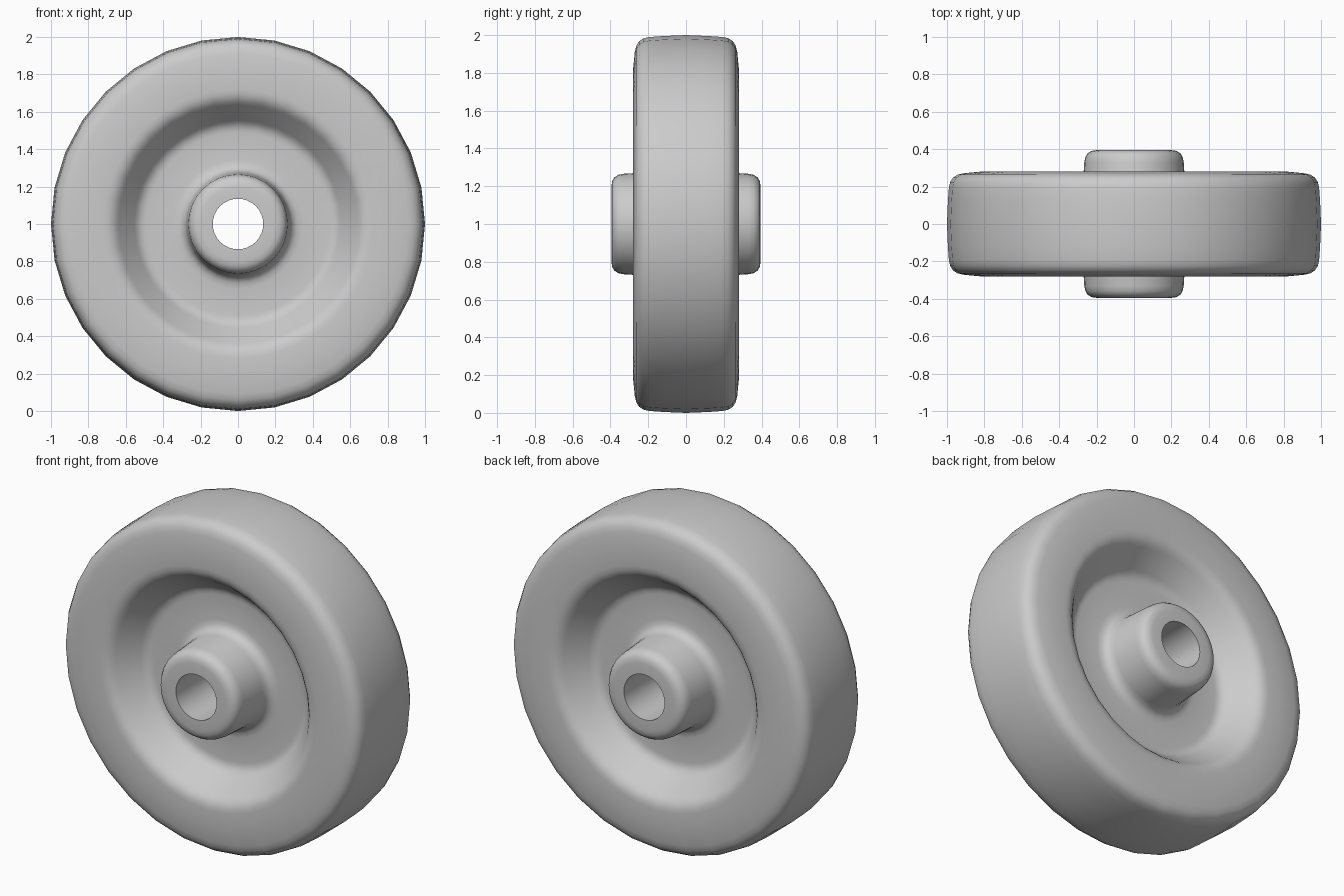
import bpy, bmesh, math

if "Cube" in bpy.data.objects:
    bpy.data.objects.remove(bpy.data.objects["Cube"])

SEG = 32


def fillet(points, steps=4):
    """Round each (radius, depth, fillet) corner of an open profile."""
    out = []
    for i, (r, y, f) in enumerate(points):
        if f == 0 or i in (0, len(points) - 1):
            out.append((r, y))
            continue
        ends = []
        for q in (points[i - 1], points[i + 1]):
            d = math.hypot(q[0] - r, q[1] - y)
            t = min(f, d * 0.5) / d
            ends.append((r + (q[0] - r) * t, y + (q[1] - y) * t))
        (ar, ay), (br, by) = ends
        for k in range(steps + 1):
            t = k / steps
            a, b, c = (1 - t) ** 2, 2 * t * (1 - t), t * t
            out.append((a * ar + b * r + c * br, a * ay + b * y + c * by))
    return out


# Half cross-section from bore to tread
half = fillet([
    (0.135, 0.0, 0),
    (0.135, 0.395, 0),
    (0.262, 0.395, 0.065),    # hub nose
    (0.28, 0.10, 0.065),      # hub root
    (0.53, 0.10, 0.04),       # web
    (0.67, 0.28, 0.05),       # recess lip
    (0.82, 0.28, 0),          # side face
    (0.985, 0.264, 0.075),    # tread shoulder
    (0.995, 0.12, 0),
    (1.0, 0.0, 0),
])
# Mirror to a closed loop
profile = half + [(r, -y) for r, y in reversed(half[1:-1])]

# Spin the loop about the axle
bm = bmesh.new()
rings = []
for i in range(SEG):
    a = 2 * math.pi * i / SEG
    rings.append([bm.verts.new((r * math.sin(a), y, 1 + r * math.cos(a)))
                  for r, y in profile])
n = len(profile)
for i in range(SEG):
    p, q = rings[i], rings[(i + 1) % SEG]
    for j in range(n):
        k = (j + 1) % n
        bm.faces.new((p[j], p[k], q[k], q[j]))
bmesh.ops.recalc_face_normals(bm, faces=bm.faces)
mesh = bpy.data.meshes.new("caster_wheel")
bm.to_mesh(mesh)
bm.free()
wheel = bpy.data.objects.new("caster_wheel", mesh)
bpy.context.collection.objects.link(wheel)
bpy.context.view_layer.objects.active = wheel
wheel.select_set(True)
bpy.ops.object.shade_smooth_by_angle(angle=math.radians(40))
